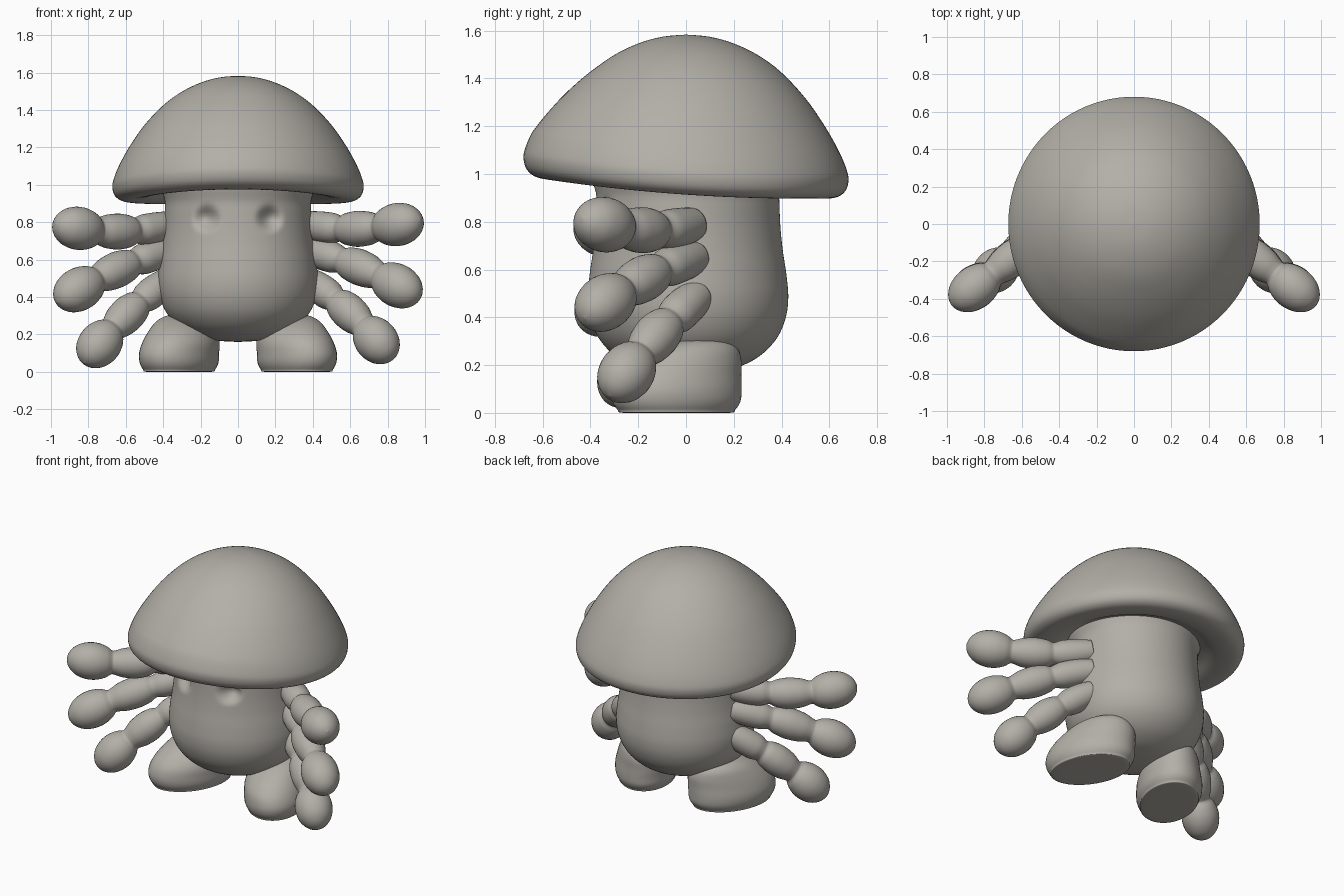
import bpy, bmesh, math
from mathutils import Vector

if "Cube" in bpy.data.objects:
    bpy.data.objects.remove(bpy.data.objects["Cube"])

clay = bpy.data.materials.new("warm_grey_clay")
clay.diffuse_color = (0.45, 0.43, 0.39, 1)
clay.use_nodes = True
clay.node_tree.nodes["Principled BSDF"].inputs["Base Color"].default_value = clay.diffuse_color


def smooth_points(pts, steps):
    """Catmull-Rom through tuples of any size."""
    out = []
    for i in range(len(pts) - 1):
        p0, p1, p2, p3 = (pts[max(i - 1, 0)], pts[i], pts[i + 1],
                          pts[min(i + 2, len(pts) - 1)])
        for k in range(steps):
            t = k / steps
            out.append(tuple(0.5 * (2 * b + (c - a) * t
                                    + (2 * a - 5 * b + 4 * c - d) * t * t
                                    + (3 * b - a - 3 * c + d) * t ** 3)
                             for a, b, c, d in zip(p0, p1, p2, p3)))
    return out + [tuple(pts[-1])]


def loft(name, rings):
    """Bridge equal rings of points and close both ends with a pole."""
    bm = bmesh.new()
    loops = [[bm.verts.new(p) for p in ring] for ring in rings]
    n = len(loops[0])
    for a, b in zip(loops, loops[1:]):
        for i in range(n):
            j = (i + 1) % n
            bm.faces.new((a[i], a[j], b[j], b[i]))
    bm.faces.new(loops[0])
    bm.faces.new(loops[-1])
    bmesh.ops.remove_doubles(bm, verts=bm.verts, dist=0.0003)
    bmesh.ops.recalc_face_normals(bm, faces=bm.faces)
    for f in bm.faces:
        f.smooth = True
    mesh = bpy.data.meshes.new(name)
    bm.to_mesh(mesh)
    bm.free()
    mesh.materials.append(clay)
    ob = bpy.data.objects.new(name, mesh)
    bpy.context.collection.objects.link(ob)
    return ob


def circle(r, z, n):
    return [(r * math.cos(math.tau * i / n), r * math.sin(math.tau * i / n), z)
            for i in range(n)]


# Cap: turned dome whose rim lifts toward the front
cap_profile = [(0, 1.583), (.1, 1.574), (.2, 1.546), (.3, 1.498), (.4, 1.425),
               (.5, 1.32), (.58, 1.205), (.635, 1.105), (.665, 1.03), (.672, .985),
               (.658, .942), (.62, .917), (.56, .915), (.49, .93), (.43, .96), (.36, .985)]
cap = loft("mushroom_cap", [circle(max(r, 0.0001), z, 96)
                            for r, z in smooth_points(cap_profile, 4)])
for v in cap.data.vertices:
    t = v.co.y / 0.65
    w = min(1, max(0, (1.45 - v.co.z) / 0.35))
    v.co.z += w * (-0.045 * t + 0.03 * t * t)
    v.co.y *= 1 + 0.012 * w

# Body: rounded stalk with two eye hollows
body_profile = [(0, .16), (.1, .166), (.2, .185), (.3, .232), (.375, .305), (.415, .39),
                (.428, .48), (.42, .58), (.405, .68), (.395, .78), (.39, .9), (.385, 1.05), (0, 1.06)]
body = loft("stalk_body", [circle(max(r, 0.0001), z, 144)
                           for r, z in smooth_points(body_profile, 6)])
for v in body.data.vertices:
    if v.co.y < 0:
        v.co.y *= 0.96
        d = math.hypot(abs(v.co.x) - 0.168, v.co.z - 0.82) / 0.082
        if d < 1:
            v.co.y += 0.055 * (1 - d * d) ** 2

# Feet: ovals turned outward, flat soles, heel rising into the body
foot_levels = [(0, .0005, 0, 0), (0, .8, 0, 0), (.012, .9, 0, 0), (.05, .985, 0, 0),
               (.1, 1, 0, 0), (.16, .96, -.01, .01), (.22, .85, -.02, .04),
               (.27, .66, -.02, .075), (.3, .4, -.02, .1), (.31, .0005, -.02, .1)]


def foot(name, side):
    turn, n, rings = math.radians(25), 48, []
    for z, s, dx, dy in smooth_points(foot_levels, 4):
        ring = []
        for i in range(n):
            a = math.tau * i / n
            u, v = 0.287 * s * math.cos(a), 0.195 * s * math.sin(a)
            x = 0.315 + dx + u * math.sin(turn) + v * math.cos(turn)
            y = -0.04 + dy - u * math.cos(turn) + v * math.sin(turn)
            ring.append((side * x, y, max(z, 0)))
        rings.append(ring)
    loft(name, rings)


# Arms: two swollen segments and a ball hand along a gentle curve
arm_profile = [(0, .07), (.06, .077), (.15, .083), (.25, .082), (.31, .07), (.335, .07),
               (.38, .085), (.47, .096), (.57, .09), (.64, .074), (.665, .074),
               (.705, .095), (.77, .112), (.84, .114), (.91, .099), (.96, .07),
               (.988, .037), (1, .0005)]
arm_paths = {
    "upper": ((.36, .03, .79), (.655, -.19, .765), (.975, -.435, .815)),
    "middle": ((.36, .04, .65), (.66, -.19, .555), (.963, -.425, .395)),
    "lower": ((.37, .05, .49), (.60, -.13, .315), (.82, -.32, .07)),
}


def arm(name, side, path):
    a, m, b = (Vector(p) for p in path)
    if side < 0:
        m.z -= 0.015
        b.z -= 0.022
    c = 2 * m - (a + b) / 2
    n, rings = 32, []
    for t, r in smooth_points(arm_profile, 4):
        p = a * (1 - t) ** 2 + c * 2 * t * (1 - t) + b * t * t
        d = ((c - a) * (1 - t) + (b - c) * t).normalized()
        u = d.cross(Vector((0, 0, 1))).normalized()
        w = u.cross(d)
        ring = []
        for i in range(n):
            ang = math.tau * i / n
            q = p + (u * math.cos(ang) + w * math.sin(ang)) * max(r, .0001)
            ring.append((side * q.x, q.y, q.z))
        rings.append(ring)
    loft(name, rings)


for side, label in ((1, "right"), (-1, "left")):
    foot(label + "_foot", side)
    for level, path in arm_paths.items():
        arm(label + "_" + level + "_arm", side, path)
